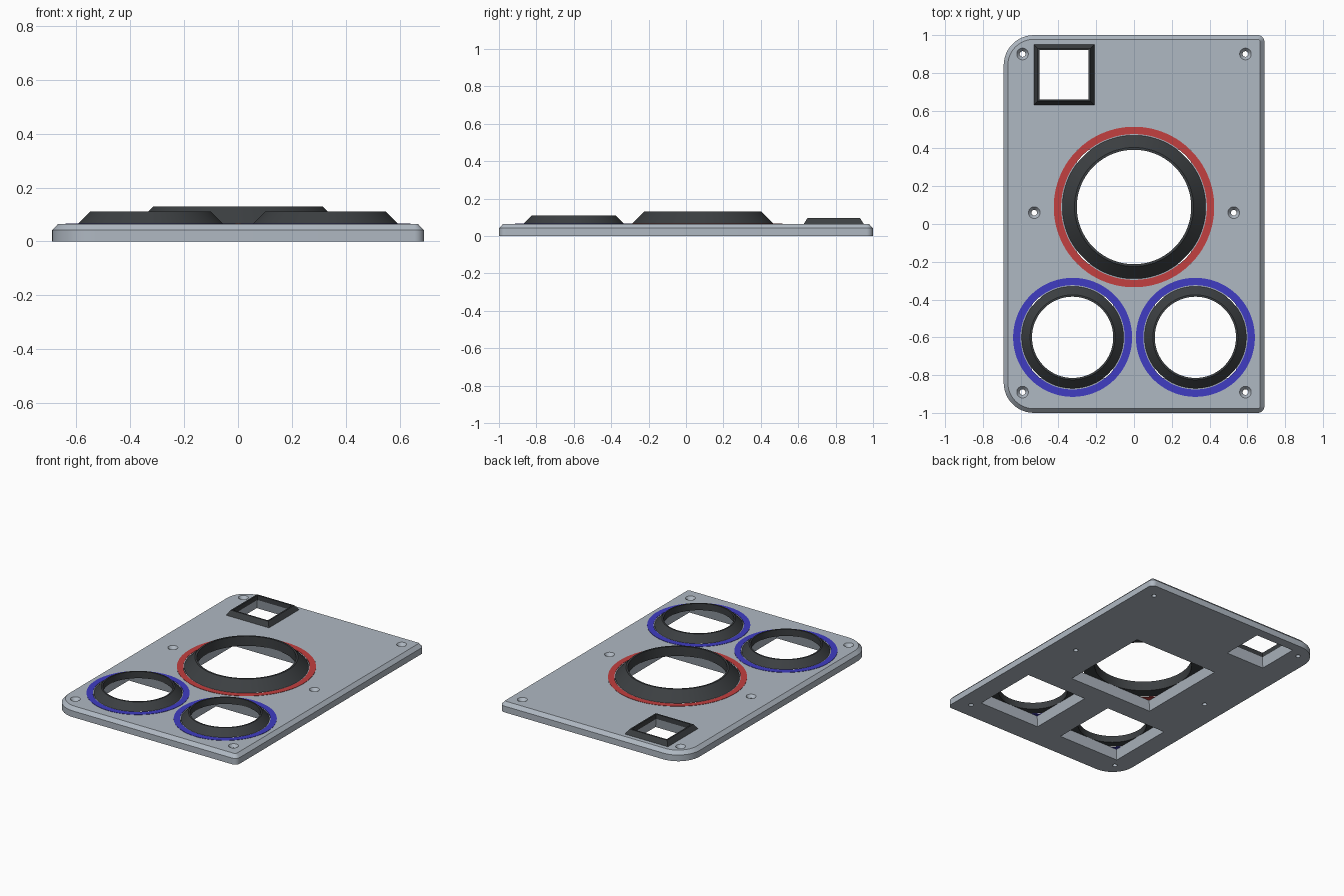
import bpy, bmesh, math

cube = bpy.data.objects.get("Cube")
if cube:
    bpy.data.objects.remove(cube)

TOP = 0.065      # upper face of the panel
ROUND = 96


def material(name, rgb):
    m = bpy.data.materials.new(name)
    m.use_nodes = True
    m.diffuse_color = (*rgb, 1)
    m.node_tree.nodes["Principled BSDF"].inputs["Base Color"].default_value = (*rgb, 1)
    return m


grey = material("panel grey", (0.43, 0.48, 0.54))
dark = material("dark bezel", (0.045, 0.05, 0.054))
red = material("red band", (0.54, 0.05, 0.05))
blue = material("blue band", (0.05, 0.045, 0.54))


def loft(bm, sections, looped=False):
    """Bridge equal-length point loops; cap the ends or close the loop."""
    loops = [[bm.verts.new(p) for p in s] for s in sections]
    pairs = list(zip(loops, loops[1:]))
    if looped:
        pairs.append((loops[-1], loops[0]))
    else:
        bm.faces.new(loops[0])
        bm.faces.new(loops[-1])
    for a, b in pairs:
        for i in range(len(a)):
            j = (i + 1) % len(a)
            bm.faces.new((a[i], a[j], b[j], b[i]))


def ngon(x, y, r, z, sides):
    """Regular loop; with four sides r is the half width of the square."""
    if sides == 4:
        r *= math.sqrt(2)
    turn = math.pi / sides
    return [(x + r * math.cos(turn + math.tau * i / sides),
             y + r * math.sin(turn + math.tau * i / sides), z) for i in range(sides)]


def rounded(inset, z):
    """Panel outline: large radius on the right corners, small on the left."""
    pts = []
    for k, (sx, sy, r) in enumerate([(1, 1, 0.035), (-1, 1, 0.16), (-1, -1, 0.16), (1, -1, 0.035)]):
        cx, cy = sx * (0.69 - r), sy * (1 - r)
        for i in range(13):
            a = math.pi / 2 * (k + i / 12)
            pts.append((cx + (r - inset) * math.cos(a), cy + (r - inset) * math.sin(a), z))
    return pts


def finish(name, bm, mat, smooth=True):
    bmesh.ops.recalc_face_normals(bm, faces=bm.faces)
    mesh = bpy.data.meshes.new(name)
    bm.to_mesh(mesh)
    bm.free()
    ob = bpy.data.objects.new(name, mesh)
    bpy.context.collection.objects.link(ob)
    mesh.materials.append(mat)
    bpy.ops.object.select_all(action="DESELECT")
    ob.select_set(True)
    bpy.context.view_layer.objects.active = ob
    if smooth:
        bpy.ops.object.shade_smooth_by_angle(angle=math.radians(25))
    return ob


def lathe(name, x, y, profile, sides, mat):
    bm = bmesh.new()
    loft(bm, [ngon(x, y, r, z, sides) for r, z in profile], looped=True)
    return finish(name, bm, mat)


# Openings: name, centre, inner size, foot size, rim size, rim height, sides, band
openings = [
    ("large", 0, 0.09, 0.303, 0.38, 0.315, 0.13, ROUND, red),
    ("small_left", 0.325, -0.6, 0.215, 0.27, 0.225, 0.11, ROUND, blue),
    ("small_right", -0.325, -0.6, 0.215, 0.27, 0.225, 0.11, ROUND, blue),
    ("window", -0.37, 0.79, 0.13, 0.16, 0.14, 0.097, 4, None),
]

# Cutters: square flared openings and countersunk screw holes
cut = bmesh.new()
for _, x, y, inner, *rest in openings:
    loft(cut, [ngon(x, y, inner + 0.018, -0.01, 4), ngon(x, y, inner, TOP, 4),
               ngon(x, y, inner, TOP + 0.02, 4)])
for side in (-1, 1):
    for x, y in ((0.59, 0.9), (0.59, -0.89), (0.528, 0.06)):
        loft(cut, [ngon(side * x, y, r, z, 24) for r, z in
                   ((0.015, -0.01), (0.015, 0.045), (0.031, TOP), (0.031, TOP + 0.02))])
cutter = finish("cutter", cut, grey, smooth=False)
cutter.hide_render = True

# Panel with chamfered upper edge
bm = bmesh.new()
loft(bm, [rounded(0, 0), rounded(0, 0.042), rounded(0.022, TOP)])
panel = finish("panel", bm, grey, smooth=False)
mod = panel.modifiers.new("openings", "BOOLEAN")
mod.operation = "DIFFERENCE"
mod.solver = "EXACT"
mod.object = cutter
bpy.ops.object.modifier_apply(modifier=mod.name)
bpy.data.objects.remove(cutter)
bpy.ops.object.shade_smooth_by_angle(angle=math.radians(25))

# Raised bezels and the coloured bands around the round ones
for name, x, y, inner, foot, rim, height, sides, band in openings:
    lathe(name + "_bezel", x, y,
          [(inner, TOP), (foot, TOP), (rim, height), (inner, height)], sides, dark)
    if band:
        lathe(name + "_band", x, y,
              [(foot + 0.006, TOP - 0.001), (foot + 0.045, TOP - 0.001),
               (foot + 0.045, TOP + 0.002), (foot + 0.006, TOP + 0.002)], sides, band)
